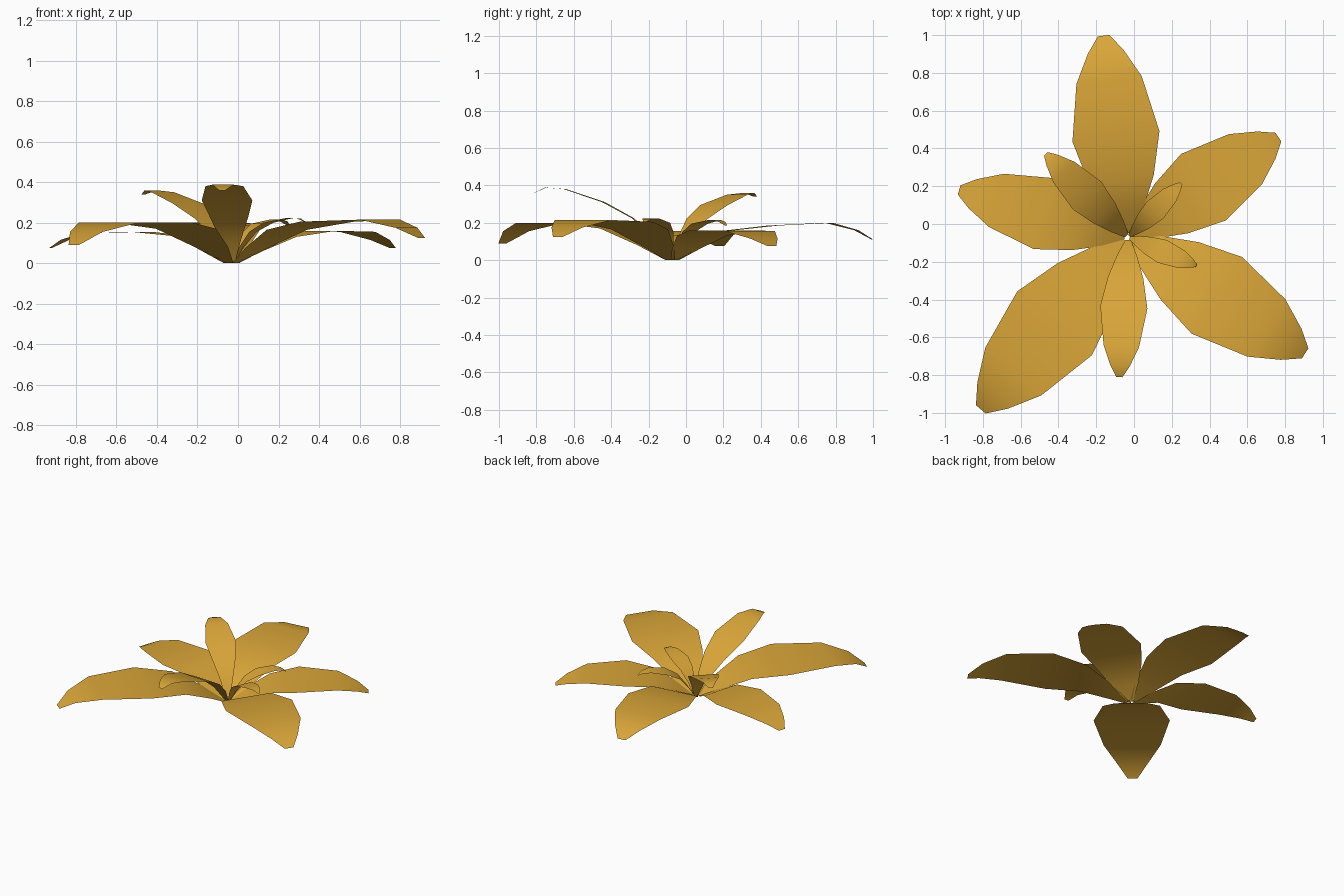
import bpy, bmesh, math
from mathutils import Vector

gold = bpy.data.materials.new("golden_leaf")
gold.diffuse_color = (0.70, 0.38, 0.04, 1)

CENTRE = Vector((-0.03, -0.07, 0))
# shared leaf outline: distance along the leaf and relative half-width
ALONG = (0.02, 0.13, 0.29, 0.5, 0.78, 0.92, 1.0)
WIDTH = (0.12, 0.42, 0.75, 1.0, 0.75, 0.41, 0.13)


def leaf(name, angle, length, half_width, heights):
    """Thin arching blade, straight across, rising from the shared centre."""
    a = math.radians(angle)
    out = Vector((math.cos(a), math.sin(a), 0))
    side = Vector((-out.y, out.x, 0))
    bm = bmesh.new()
    rows = []
    for t, w, z in zip(ALONG, WIDTH, (0,) + heights):
        p = CENTRE + out * (t * length) + Vector((0, 0, z))
        rows.append([bm.verts.new(p + side * (s * w * half_width)) for s in (1, -1)])
    for (l0, r0), (l1, r1) in zip(rows, rows[1:]):
        bm.faces.new((l0, r0, r1, l1)).smooth = True   # faces look upward
    me = bpy.data.meshes.new(name)
    bm.to_mesh(me)
    bm.free()
    me.materials.append(gold)
    bpy.context.collection.objects.link(bpy.data.objects.new(name, me))


# large spreading leaves
leaf("back_leaf", 97.0, 1.075, 0.232, (0.075, 0.160, 0.185, 0.200, 0.160, 0.11))
leaf("back_right_leaf", 33.7, 0.955, 0.212, (0.060, 0.130, 0.160, 0.155, 0.115, 0.075))
leaf("front_right_leaf", -33.3, 1.120, 0.243, (0.075, 0.165, 0.205, 0.215, 0.175, 0.125))
leaf("front_left_leaf", 229.4, 1.200, 0.260, (0.080, 0.170, 0.200, 0.200, 0.155, 0.09))
leaf("left_leaf", 164.4, 0.930, 0.195, (0.060, 0.135, 0.155, 0.150, 0.115, 0.075))
# upright inner leaves
leaf("front_inner_leaf", 266.3, 0.742, 0.125, (0.120, 0.225, 0.310, 0.380, 0.388, 0.36))
leaf("left_inner_leaf", 134.7, 0.620, 0.105, (0.120, 0.220, 0.295, 0.350, 0.360, 0.34))
# small young leaves
leaf("back_young_leaf", 45.5, 0.400, 0.063, (0.070, 0.150, 0.195, 0.215, 0.205, 0.185))
leaf("front_young_leaf", -22.6, 0.390, 0.065, (0.080, 0.155, 0.200, 0.222, 0.220, 0.205))
